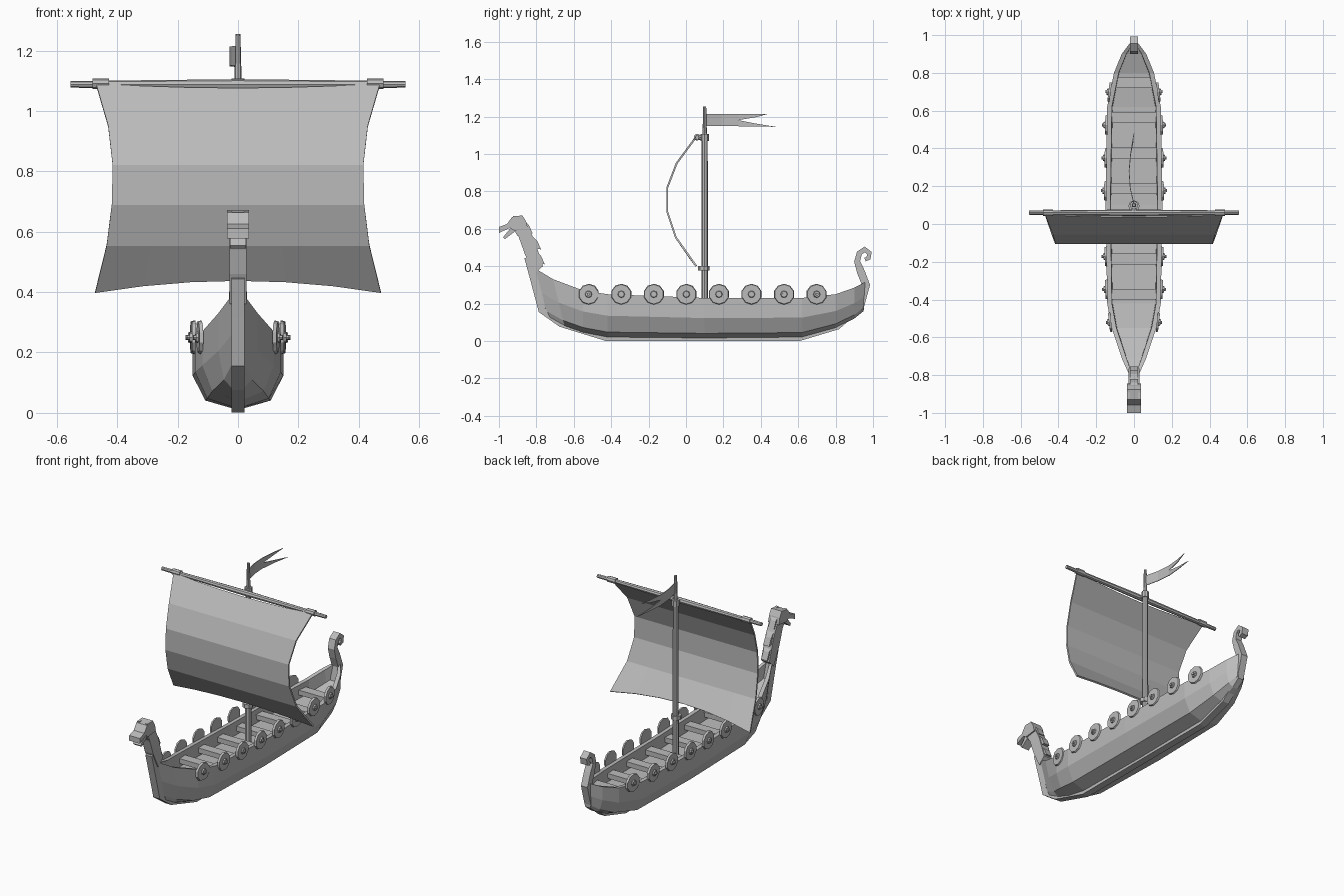
import bpy, bmesh, math
from mathutils import Vector, Matrix

cube = bpy.data.objects.get("Cube")
if cube:
    bpy.data.objects.remove(cube)

grey = bpy.data.materials.new("plain grey")
grey.use_nodes = True
tone = (0.5, 0.5, 0.5, 1)
grey.diffuse_color = tone
grey.node_tree.nodes["Principled BSDF"].inputs["Base Color"].default_value = tone


def finish(name, bm):
    bmesh.ops.recalc_face_normals(bm, faces=bm.faces)
    mesh = bpy.data.meshes.new(name)
    bm.to_mesh(mesh)
    bm.free()
    mesh.materials.append(grey)
    obj = bpy.data.objects.new(name, mesh)
    bpy.context.collection.objects.link(obj)
    return obj


def loft(bm, rows, closed=False):
    """Skin a list of equally long point rows with quads."""
    grid = [[bm.verts.new(p) for p in row] for row in rows]
    for a, b in zip(grid, grid[1:]):
        count = len(a)
        for i in range(count if closed else count - 1):
            j = (i + 1) % count
            bm.faces.new((a[i], a[j], b[j], b[i]))
    return grid


def rod(name, start, end, r1, r2=None, sides=8):
    start, end = Vector(start), Vector(end)
    axis = end - start
    bm = bmesh.new()
    turn = axis.to_track_quat("Z", "Y").to_matrix().to_4x4()
    bmesh.ops.create_cone(bm, cap_ends=True, segments=sides, radius1=r1,
                          radius2=r1 if r2 is None else r2, depth=axis.length,
                          matrix=Matrix.Translation((start + end) / 2) @ turn)
    return finish(name, bm)


def box(name, centre, size):
    bm = bmesh.new()
    bmesh.ops.create_cube(bm, size=1, matrix=Matrix.Translation(centre) @ Matrix.Diagonal((*size, 1)))
    return finish(name, bm)


def ribbon(name, path, half_width):
    """Bar along a side-on path of (y, z, half depth), straight across x."""
    pts = [Vector((0, y, z)) for y, z, d in path]
    rows = []
    for i, p in enumerate(pts):
        t = (pts[min(i + 1, len(pts) - 1)] - pts[max(i - 1, 0)]).normalized()
        n = Vector((0, -t.z, t.y)) * path[i][2]
        w = Vector((half_width, 0, 0))
        rows.append([p + n + w, p + n - w, p - n - w, p - n + w])
    bm = bmesh.new()
    grid = loft(bm, rows, True)
    bm.faces.new(grid[0])
    bm.faces.new(grid[-1])
    return finish(name, bm)


def plate(name, outline, half_width):
    """Side-on outline extruded across x."""
    bm = bmesh.new()
    grid = loft(bm, [[(s * half_width, y, z) for y, z in outline] for s in (-1, 1)], True)
    bm.faces.new(grid[0])
    bm.faces.new(grid[1])
    bmesh.ops.triangulate(bm, faces=[f for f in bm.faces if len(f.verts) > 4])
    return finish(name, bm)


# Hull stations: y at keel, y at rim, half width, rim z, keel z
stations = [(-.74, -.81, .02, .39, .13), (-.65, -.71, .065, .33, .08),
            (-.55, -.55, .118, .27, .045), (-.42, -.42, .142, .25, .02),
            (.1, .1, .15, .23, .015), (.62, .62, .142, .23, .02),
            (.8, .8, .106, .25, .07), (.9, .9, .065, .285, .12),
            (.95, .96, .02, .315, .16)]


def rim(y):
    """Half width, rim height and rim slope at a distance along the hull."""
    for a, b in zip(stations, stations[1:]):
        if y <= b[1]:
            t = (y - a[1]) / (b[1] - a[1])
            slope = (b[2] - a[2]) / (b[1] - a[1])
            return a[2] + t * (b[2] - a[2]), a[3] + t * (b[3] - a[3]), slope


# Hull with outer planks, rim, inner walls and deck
bm = bmesh.new()
rows = []
for yk, yr, w, top, low in stations:
    half = []
    for width, up in ((0.72, .12), (1, .5), (1, 1)):
        half.append((max(.02, w * width), yk + (yr - yk) * up, low + (top - low) * up))
    inner = max(.004, w - .025)
    half = [(.018, yk, low)] + half + [(inner, yr, top), (inner * .97, yr, top - .08)]
    rows.append(half + [(-x, y, z) for x, y, z in reversed(half)])
grid = loft(bm, rows, True)
bm.faces.new(grid[0])
bm.faces.new(grid[-1])
finish("hull", bm)

# Keel, stem and stern post ending in a curl
ribbon("keel_and_posts", [
    (-.835, .45, .03), (-.805, .32, .025), (-.77, .165, .02), (-.67, .09, .015),
    (-.43, .018, .017), (.61, .018, .017), (.81, .076, .015), (.935, .185, .018),
    (.962, .3, .022), (.935, .37, .021), (.915, .425, .016), (.927, .47, .015),
    (.955, .49, .015), (.98, .47, .014), (.976, .443, .012), (.957, .435, .01)], .022)

# Carved neck, head, jaws and mane
plate("neck", [(-.86, .46), (-.81, .36), (-.765, .4), (-.79, .47), (-.81, .54),
               (-.845, .61), (-.91, .6), (-.885, .54)], .028)
plate("head", [(-.92, .59), (-.94, .605), (-1, .578), (-1, .61), (-.957, .625),
               (-.93, .663), (-.875, .672), (-.855, .64), (-.845, .6)], .036)
plate("lower_jaw", [(-.9, .56), (-.915, .585), (-.968, .545), (-.978, .555),
                    (-.935, .607), (-.88, .6)], .026)
for side in (-1, 1):
    box("brow", (side * .028, -.905, .66), (.016, .04, .018))
for y, z in ((-.785, .445), (-.805, .525), (-.85, .61)):
    plate("mane_lock", [(y - .03, z + .05), (y + .01, z + .01),
                        (y + .03, z - .035), (y - .015, z - .03)], .02)

# Rowing benches
for i in range(7):
    y = .75 - .187 * i
    w, top, slope = rim(y)
    box("bench", (0, y, top - .045), (2 * w - .04, .058, .03))

# Round shields with raised bosses, along both sides
for side in (-1, 1):
    for i in range(8):
        y = -.52 + .174 * i
        w, top, slope = rim(y)
        out = Vector((side, -slope * .6, 0)).normalized()
        base = Vector((side * (w + .001), y, .25))
        rod("shield", base - out * .004, base + out * .008, .056, .052, 10)
        rod("shield_boss", base, base + out * .016, .022, .016)
        rod("shield_stud", base, base + out * .024, .008)

# Mast, collars and yard
rod("mast", (0, .1, .14), (0, .1, 1.1), .018, .016)
rod("mast_top", (0, .1, 1.1), (0, .1, 1.255), .012, .008)
rod("lower_collar", (0, .095, .378), (0, .095, .402), .03)
rod("upper_collar", (0, .1, 1.07), (0, .1, 1.108), .022)
rod("yard_tie", (0, .06, 1.088), (0, .1, 1.088), .014)
for side in (-1, 1):
    rod("yard", (0, .06, 1.088), (side * .555, .06, 1.088), .017, .011)
    rod("yard_band", (side * .428, .06, 1.09), (side * .482, .06, 1.09), .018)

# Billowing sail: half width, y, z from head to foot
profile = [(.47, .052, 1.088), (.43, -.05, .95), (.415, -.1, .82),
           (.418, -.1, .69), (.435, -.055, .555), (.473, .055, .4)]
bm = bmesh.new()
rows = []
for k, (w, y, z) in enumerate(profile):
    row = []
    for i in range(-3, 4):
        u = i / 3
        bow = 1 - u * u
        lift = -.015 * bow if k == 0 else .04 * bow if k == 5 else 0
        row.append((u * w, y - abs(lift) * .75, z + lift))
    rows.append(row)
loft(bm, rows)
sail = finish("sail", bm)
thick = sail.modifiers.new("cloth", "SOLIDIFY")
thick.thickness = .01
thick.offset = 0

# Swallow-tailed pennant, waving sideways
bm = bmesh.new()
edges = [(0, .105, 1.15, 1.215), (-.02, .19, 1.15, 1.214), (-.026, .28, 1.149, 1.213)]
loft(bm, [[(x, y, low), (x, y, (low + high) / 2), (x, y, high)] for x, y, low, high in edges])
bend, notch = (-.018, .37), (-.026, .28, 1.18)
for tip, near, far in (((-.004, .44, 1.214), 1.213, 1.196), ((0, .48, 1.145), 1.147, 1.163)):
    loft(bm, [[(-.026, .28, near), notch], [(*bend, near), (*bend, far)]])
    bm.faces.new([bm.verts.new(p) for p in ((*bend, near), (*bend, far), tip)])
bmesh.ops.remove_doubles(bm, verts=bm.verts, dist=.002)
pennant = finish("pennant", bm)
cloth = pennant.modifiers.new("cloth", "SOLIDIFY")
cloth.thickness = .004
cloth.offset = 0
